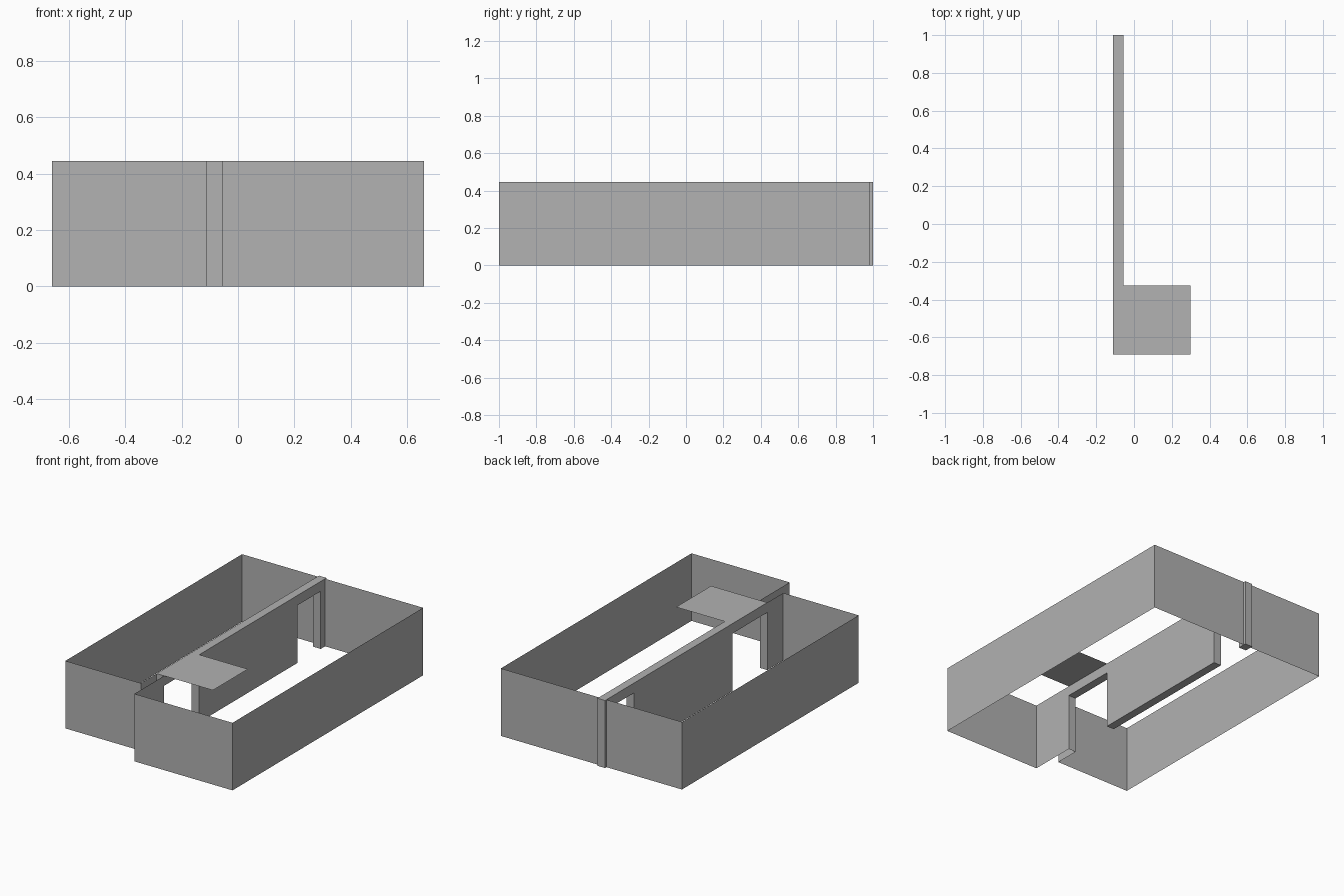
import bpy
import bmesh

if "Cube" in bpy.data.objects:
    bpy.data.objects.remove(bpy.data.objects["Cube"])

HEIGHT, LINTEL = 0.445, 0.38
SIDE = 0.66                     # outer wall offset from the centre
IN_R, IN_L = -0.11, -0.055      # two faces of the dividing wall
BACK, FRONT, RECESS = 0.985, -1.0, -0.855
DOOR_START, DOOR_END = -0.69, -0.325

plaster = bpy.data.materials.new("plain grey")
plaster.use_nodes = True
grey = (0.445, 0.445, 0.445, 1)
plaster.diffuse_color = grey
plaster.node_tree.nodes["Principled BSDF"].inputs["Base Color"].default_value = grey


def finish(name, bm):
    mesh = bpy.data.meshes.new(name)
    bm.to_mesh(mesh)
    bm.free()
    mesh.materials.append(plaster)
    obj = bpy.data.objects.new(name, mesh)
    bpy.context.collection.objects.link(obj)
    return obj


def sheet_wall(name, *path):
    """Thin upright wall following a plan path."""
    bm = bmesh.new()
    for (x0, y0), (x1, y1) in zip(path, path[1:]):
        bm.faces.new([bm.verts.new(p) for p in (
            (x0, y0, 0), (x1, y1, 0), (x1, y1, HEIGHT), (x0, y0, HEIGHT))])
    bmesh.ops.remove_doubles(bm, verts=bm.verts, dist=0.0001)
    return finish(name, bm)


# Outer shell: each half runs from the back post round to the front entrance
sheet_wall("left_outer_wall", (IN_L, BACK), (SIDE, BACK), (SIDE, FRONT),
           (IN_L, FRONT), (IN_L, DOOR_START))
sheet_wall("right_outer_wall", (IN_R, BACK), (-SIDE, BACK), (-SIDE, RECESS),
           (IN_R, RECESS), (IN_R, DOOR_START))
sheet_wall("entrance_end", (IN_R, DOOR_START), (IN_L, DOOR_START))

# Dividing wall with two door openings, extruded from its side outline
outline = [(DOOR_START, HEIGHT), (DOOR_START, LINTEL), (DOOR_END, LINTEL),
           (DOOR_END, 0), (0.70, 0), (0.70, LINTEL), (0.94, LINTEL),
           (0.94, 0), (1.0, 0), (1.0, HEIGHT)]
bm = bmesh.new()
side = bm.faces.new([bm.verts.new((IN_R, y, z)) for y, z in outline])
extruded = bmesh.ops.extrude_face_region(bm, geom=[side], use_keep_orig=True)
moved = [v for v in extruded["geom"] if isinstance(v, bmesh.types.BMVert)]
bmesh.ops.translate(bm, verts=moved, vec=(IN_L - IN_R, 0, 0))
bmesh.ops.recalc_face_normals(bm, faces=bm.faces)
finish("dividing_wall", bm)

# Flat canopy beside the front door opening
bm = bmesh.new()
bm.faces.new([bm.verts.new((x, y, HEIGHT)) for x, y in (
    (IN_L, DOOR_START), (0.30, DOOR_START), (0.30, DOOR_END), (IN_L, DOOR_END))])
finish("canopy", bm)
